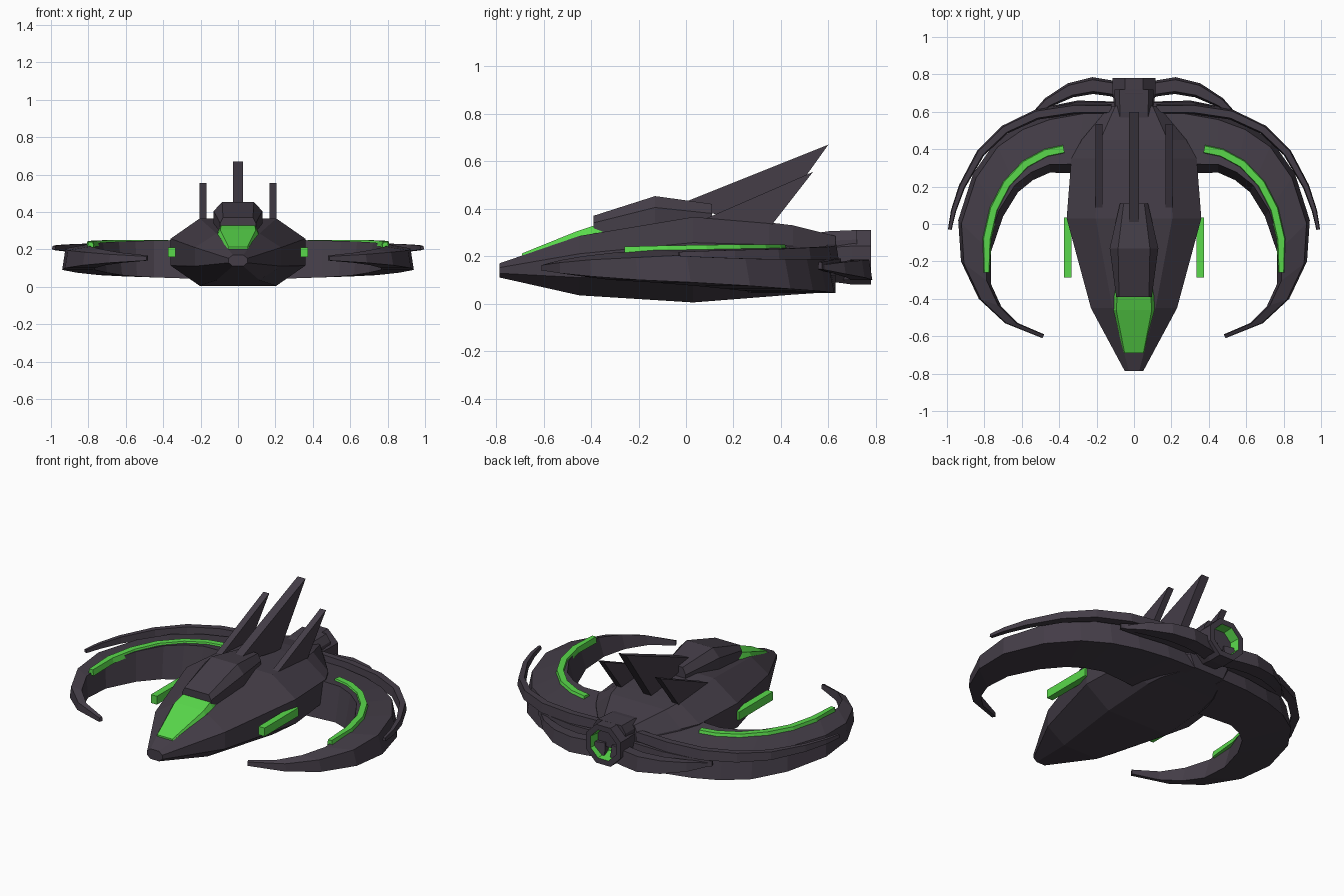
import bpy, bmesh, math
from mathutils import Vector

if "Cube" in bpy.data.objects:
    bpy.data.objects.remove(bpy.data.objects["Cube"], do_unlink=True)


def material(name, rgb):
    m = bpy.data.materials.new(name)
    m.use_nodes = True
    m.diffuse_color = (*rgb, 1)
    bsdf = m.node_tree.nodes["Principled BSDF"]
    bsdf.inputs["Base Color"].default_value = (*rgb, 1)
    bsdf.inputs["Roughness"].default_value = 0.7
    return m


DARK = material("dark_plum_grey", (0.058, 0.047, 0.064))
GREEN = material("glowing_green", (0.1, 0.69, 0.07))


def loft(name, rings, mats, mirror=False, second_from=None):
    """Skin equal-length rings of points and cap both ends."""
    bm = bmesh.new()
    loops = [[bm.verts.new(p) for p in ring] for ring in rings]
    n = len(loops[0])
    bm.faces.new(loops[0])
    for k, (a, b) in enumerate(zip(loops, loops[1:])):
        for i in range(n):
            j = (i + 1) % n
            f = bm.faces.new((a[i], a[j], b[j], b[i]))
            f.material_index = int(second_from is not None and k >= second_from)
    cap = bm.faces.new(loops[-1])
    cap.material_index = int(second_from is not None)
    bmesh.ops.recalc_face_normals(bm, faces=bm.faces)
    mesh = bpy.data.meshes.new(name)
    bm.to_mesh(mesh)
    bm.free()
    for m in mats:
        mesh.materials.append(m)
    ob = bpy.data.objects.new(name, mesh)
    bpy.context.collection.objects.link(ob)
    if mirror:
        ob.modifiers.new("mirror", 'MIRROR')
    return ob


def symmetric(y, half):
    """Ring at y from (x, z) points of the left half."""
    return [(x, y, z) for x, z in half] + [(-x, y, z) for x, z in reversed(half)]


def ribbon(name, path, mat):
    """Curved bar; path rows are x, y, width, bottom, top."""
    pts = [Vector(p[:2]) for p in path]
    rings = []
    for i, (x, y, w, lo, hi) in enumerate(path):
        d = (pts[min(i + 1, len(pts) - 1)] - pts[max(i - 1, 0)]).normalized()
        side = Vector((-d.y, d.x)) * w / 2
        a, b = pts[i] + side, pts[i] - side
        c, e = pts[i] + side * 0.7, pts[i] - side * 0.7
        rings.append([(*a, lo), (*b, lo), (*e, hi), (*c, hi)])
    return loft(name, rings, [mat], mirror=True)


# Eight-sided hull: y, half width, flat top half width, bottom, top
hull = []
for y, w, t, lo, hi in [(-.785, .05, .028, .11, .17), (-.45, .23, .115, .035, .285),
                        (.03, .36, .205, .005, .365), (.35, .335, .2, .03, .342),
                        (.45, .28, .18, .038, .33), (.63, .13, .1, .05, .285)]:
    h = hi - lo
    hull.append(symmetric(y, [(t, lo), (w, lo + h * .3), (w, lo + h * .7), (t, hi)]))
loft("hull", hull, [DARK])

# Cockpit glass on the sloping nose
loft("canopy", [symmetric(y, [(b, lo), (t, hi)]) for y, b, lo, t, hi in
                [(-.69, .06, .18, .05, .212), (-.46, .125, .255, .095, .305),
                 (-.39, .115, .28, .09, .328), (-.3, .1, .29, .08, .335)]], [GREEN])

# Raised spine behind the glass
loft("spine", [symmetric(y, [(b, .3), (b, s), (t, hi)]) for y, b, s, t, hi in
               [(-.39, .095, .34, .08, .37), (-.13, .13, .405, .085, .453),
                (.11, .075, .38, .055, .42)]], [DARK])


# Swept fins
def fin(name, x, half, profile, mirror=False):
    loft(name, [[(x + s * half, y, z) for y, z in profile] for s in (-1, 1)], [DARK], mirror)


fin("center_fin", 0, .026, [(0, .4), (0, .43), (.6, .67), (.36, .335)])
fin("side_fin", .187, .019, [(.08, .34), (.08, .357), (.535, .555), (.36, .33)], True)

# Crescent wing: outer x, y, inner x, y, bottom, top
wing = []
for ox, oy, ix, iy, lo, hi in [(.1, .63, .1, .25, .045, .25), (.27, .625, .3, .27, .045, .25),
                               (.45, .59, .45, .275, .05, .247), (.6, .535, .54, .235, .055, .245),
                               (.74, .44, .62, .17, .062, .242), (.86, .27, .7, .04, .075, .237),
                               (.94, .02, .765, -.15, .09, .23), (.925, -.2, .765, -.32, .1, .215),
                               (.83, -.4, .71, -.44, .115, .2), (.69, -.53, .62, -.53, .128, .183),
                               (.49, -.61, .48, -.59, .14, .167)]:
    i, o = Vector((ix, iy)), Vector((ox, oy))
    drop = (hi - lo) * .18
    wing.append([(*i, lo), (*i.lerp(o, .14), hi), (*i.lerp(o, .9), hi - drop), (*o, lo)])
loft("wing", wing, [DARK], mirror=True)

# Glowing strip along the inner wing edge
ribbon("wing_light", [(.375, .4, .05, .225, .25), (.47, .38, .05, .225, .25),
                      (.58, .32, .05, .225, .25), (.68, .215, .05, .223, .25),
                      (.75, .08, .05, .22, .247), (.787, -.08, .05, .215, .245),
                      (.788, -.26, .035, .205, .24)], GREEN)

# Thin blade trailing around the outer wing edge
ribbon("outer_blade", [(.12, .615, .05, .2, .25), (.32, .615, .055, .19, .245),
                       (.52, .585, .055, .185, .24), (.69, .505, .05, .185, .236),
                       (.82, .38, .045, .185, .23), (.92, .2, .035, .19, .226),
                       (.965, .07, .028, .195, .222), (.985, -.03, .02, .2, .218)], DARK)

# Short lower ridge beneath the blade
ribbon("lower_blade", [(.1, .635, .04, .13, .19), (.3, .635, .05, .13, .19),
                       (.45, .605, .05, .135, .185), (.57, .565, .02, .145, .175)], DARK)

# Claw curving out from the engine
ribbon("engine_claw", [(.03, .7, .09, .1, .185), (.12, .725, .085, .1, .185),
                       (.22, .74, .09, .1, .185), (.34, .715, .08, .11, .182),
                       (.46, .65, .055, .125, .175), (.56, .565, .015, .145, .162)], DARK)

# Engine barrel with a glowing hollow
engine = []
for y, r in [(.55, .1), (.62, .112), (.7, .124), (.78, .124), (.78, .09), (.68, .08)]:
    engine.append([(r * math.cos(a), y, .195 + r * math.sin(a))
                   for a in [math.pi * (k + .5) / 4 for k in range(8)]])
loft("engine", engine, [DARK, GREEN], second_from=4)
loft("engine_neck", [symmetric(y, [(w, .16), (w, hi - .04), (w * .75, hi)])
                     for y, w, hi in [(.5, .1, .29), (.6, .1, .305), (.72, .105, .31)]], [DARK])

# Glowing bars beside the hull
loft("side_bar", [[(x, y, z) for x, z in [(.335, .16), (.375, .16), (.375, .21), (.335, .21)]]
                  for y in (-.285, .035)], [GREEN], mirror=True)
